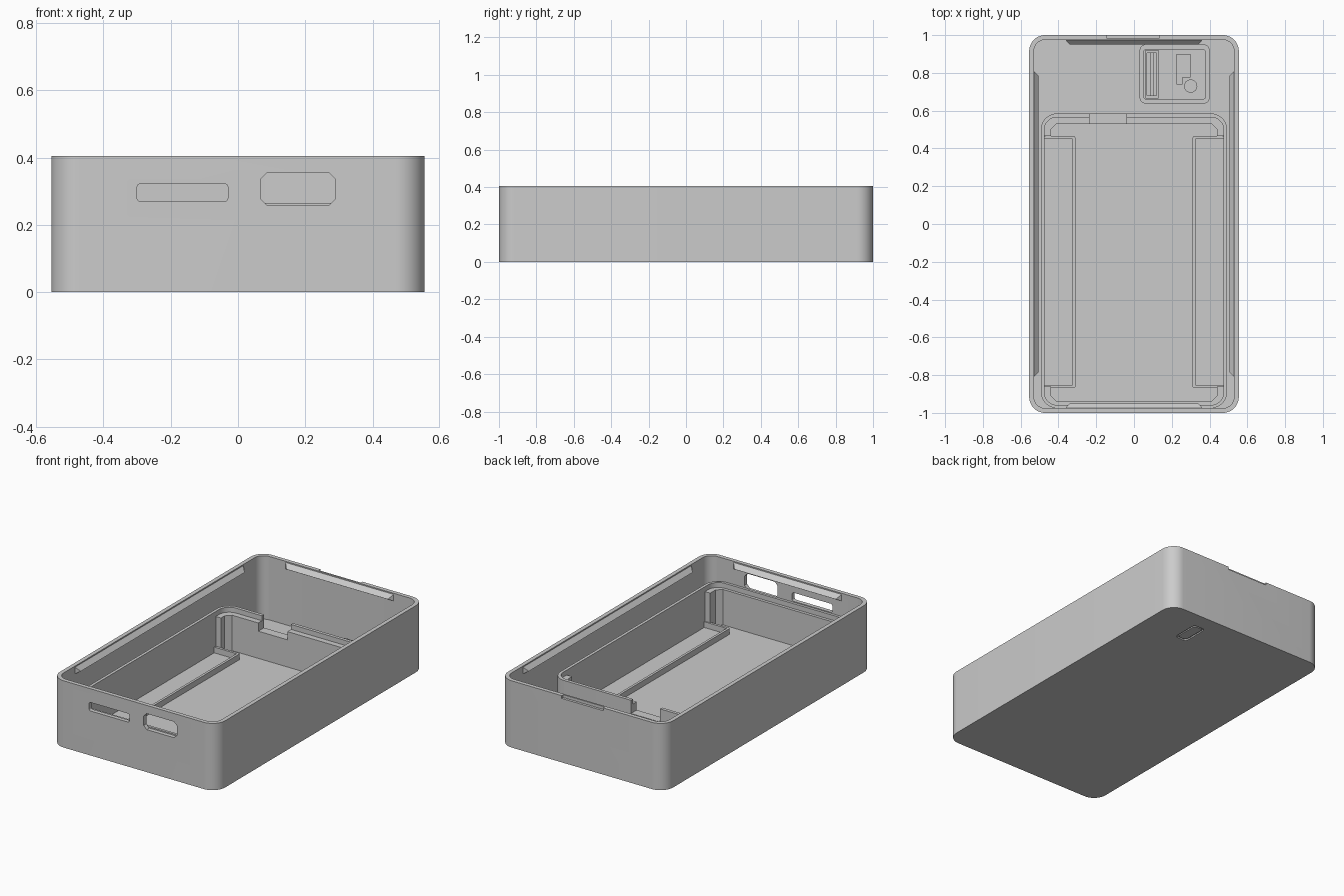
import bpy, bmesh, math

cube = bpy.data.objects.get("Cube")
if cube:
    bpy.data.objects.remove(cube, do_unlink=True)

grey = bpy.data.materials.new("plain_grey")
grey.use_nodes = True
COLOUR = (0.6, 0.6, 0.6, 1)
grey.diffuse_color = COLOUR
grey.node_tree.nodes["Principled BSDF"].inputs["Base Color"].default_value = COLOUR


def finish(name, bm):
    bmesh.ops.recalc_face_normals(bm, faces=bm.faces)
    mesh = bpy.data.meshes.new(name)
    bm.to_mesh(mesh)
    bm.free()
    mesh.materials.append(grey)
    obj = bpy.data.objects.new(name, mesh)
    bpy.context.collection.objects.link(obj)
    return obj


def block(name, u, v, w, r=0.0, seg=10, axis="z"):
    """Rounded rectangle u by v, extruded over w along the axis."""
    pts = []
    for i, (cu, cv) in enumerate([(u[1] - r, v[1] - r), (u[0] + r, v[1] - r),
                                  (u[0] + r, v[0] + r), (u[1] - r, v[0] + r)]):
        for k in range(seg + 1 if r else 1):
            a = math.pi / 2 * (i + k / seg)
            pts.append((cu + r * math.cos(a), cv + r * math.sin(a)))
    bm = bmesh.new()
    place = (lambda p, d: (p[0], p[1], d)) if axis == "z" else (lambda p, d: (p[0], d, p[1]))
    low, high = [[bm.verts.new(place(p, d)) for p in pts] for d in w]
    bm.faces.new(low)
    bm.faces.new(high)
    for i in range(len(pts)):
        j = (i + 1) % len(pts)
        bm.faces.new((low[i], low[j], high[j], high[i]))
    return finish(name, bm)


def cut(obj, *cutters):
    """Subtract the cutters for good and remove them."""
    for c in cutters:
        mod = obj.modifiers.new("cut", "BOOLEAN")
        mod.operation = "DIFFERENCE"
        mod.solver = "EXACT"
        mod.object = c
    bpy.context.view_layer.update()
    deps = bpy.context.evaluated_depsgraph_get()
    mesh = bpy.data.meshes.new_from_object(obj.evaluated_get(deps))
    obj.modifiers.clear()
    obj.data = mesh
    for c in cutters:
        bpy.data.objects.remove(c, do_unlink=True)
    return obj


def ridge(name, half, reach, turn):
    """Snap ridge with a triangular profile and slanted ends on one wall."""
    bm = bmesh.new()
    ends = []
    for s in (-1, 1):
        ends.append([bm.verts.new((s * half, reach + 0.002, 0.4)),
                     bm.verts.new((s * (half - 0.025), reach - 0.025, 0.372)),
                     bm.verts.new((s * half, reach + 0.002, 0.357))])
    a, b = ends
    bm.faces.new(a)
    bm.faces.new(b)
    for i in range(3):
        j = (i + 1) % 3
        bm.faces.new((a[i], a[j], b[j], b[i]))
    obj = finish(name, bm)
    obj.rotation_euler.z = turn
    return obj


FLOOR = 0.02
RIM = 0.265

# Outer shell: tray, port openings, pry notch, recess under the button
shell = block("case_shell", (-0.555, 0.555), (-1, 1), (0, 0.405), 0.085, 12)
cut(shell,
    block("cavity", (-0.53, 0.53), (-0.975, 0.975), (FLOOR, 0.6), 0.06, 12),
    block("narrow_port", (-0.3, -0.03), (0.27, 0.322), (-1.1, -0.972), 0.01, 4, "y"),
    block("wide_port", (0.067, 0.29), (0.258, 0.355), (-1.1, -0.972), 0.02, 1, "y"),
    block("pry_notch", (-0.145, 0.135), (0.985, 1.1), (0.388, 0.6)),
    block("button_recess", (0.225, 0.305), (0.73, 0.9), (-0.1, 0.008), 0.02, 4))
block("button_plate", (0.235, 0.295), (0.74, 0.89), (0.001, 0.012), 0.015, 4)

# Snap ridges on all four walls
for i, side in enumerate(("back", "left", "front", "right")):
    turn = -math.pi / 2 * i
    if i % 2:
        ridge(side + "_snap_ridge", 0.81, 0.53, turn)
    else:
        ridge(side + "_snap_ridge", 0.365, 0.975, turn)


def notch():
    return block("notch", (-0.235, -0.04), (0.5, 0.6), (0.185, 0.6))


# Battery holder: thin outer wall with a lower inner wall
holder = block("holder_outer_wall", (-0.493, 0.493), (-0.974, 0.585), (0.01, RIM), 0.085)
cut(holder, block("hollow", (-0.475, 0.475), (-0.958, 0.565), (-0.1, 0.6), 0.067), notch())
liner = block("holder_inner_wall", (-0.476, 0.476), (-0.959, 0.566), (0.01, 0.235), 0.067)
cut(liner, block("hollow", (-0.44, 0.44), (-0.94, 0.53), (-0.1, 0.6), 0.03, 1), notch(),
    block("side_gap", (-0.475, 0.475), (-0.86, 0.465), (-0.1, 0.6)))

# Low contact pockets along both sides of the holder
for side, s in (("left", 1), ("right", -1)):
    outer = sorted((s * 0.31, s * 0.478))
    inner = sorted((s * 0.325, s * 0.6))
    lip = block(side + "_pocket_lip", outer, (-0.868, 0.465), (0.01, 0.055), 0.01, 4)
    cut(lip, block("hollow", inner, (-0.853, 0.45), (-0.1, 0.6)))

# Switch bay at the back: low frame, slotted holder, button arm
bay = block("switch_bay_frame", (0.03, 0.4), (0.638, 0.95), (0.01, 0.06), 0.03, 6)
cut(bay, block("hollow", (0.052, 0.378), (0.66, 0.925), (-0.1, 0.6), 0.015, 6))
clip = block("switch_clip", (0.06, 0.13), (0.665, 0.92), (0.01, 0.055))
cut(clip, block("hollow", (0.07, 0.12), (0.68, 0.905), (0.025, 0.6)))
block("switch_rail", (0.088, 0.103), (0.675, 0.91), (0.015, 0.045))
block("button_pad", (0.225, 0.3), (0.775, 0.9), (0.01, 0.028))
block("button_arm", (0.225, 0.258), (0.738, 0.78), (0.01, 0.028))
block("button_post", (0.265, 0.335), (0.695, 0.765), (0.01, 0.035), 0.0349, 6)

# Smooth the rounded corners, keep hard edges
bpy.ops.object.select_all(action="DESELECT")
for obj in bpy.context.collection.objects:
    if obj.type == "MESH":
        obj.select_set(True)
        bpy.context.view_layer.objects.active = obj
bpy.ops.object.shade_smooth_by_angle(angle=math.radians(30))
